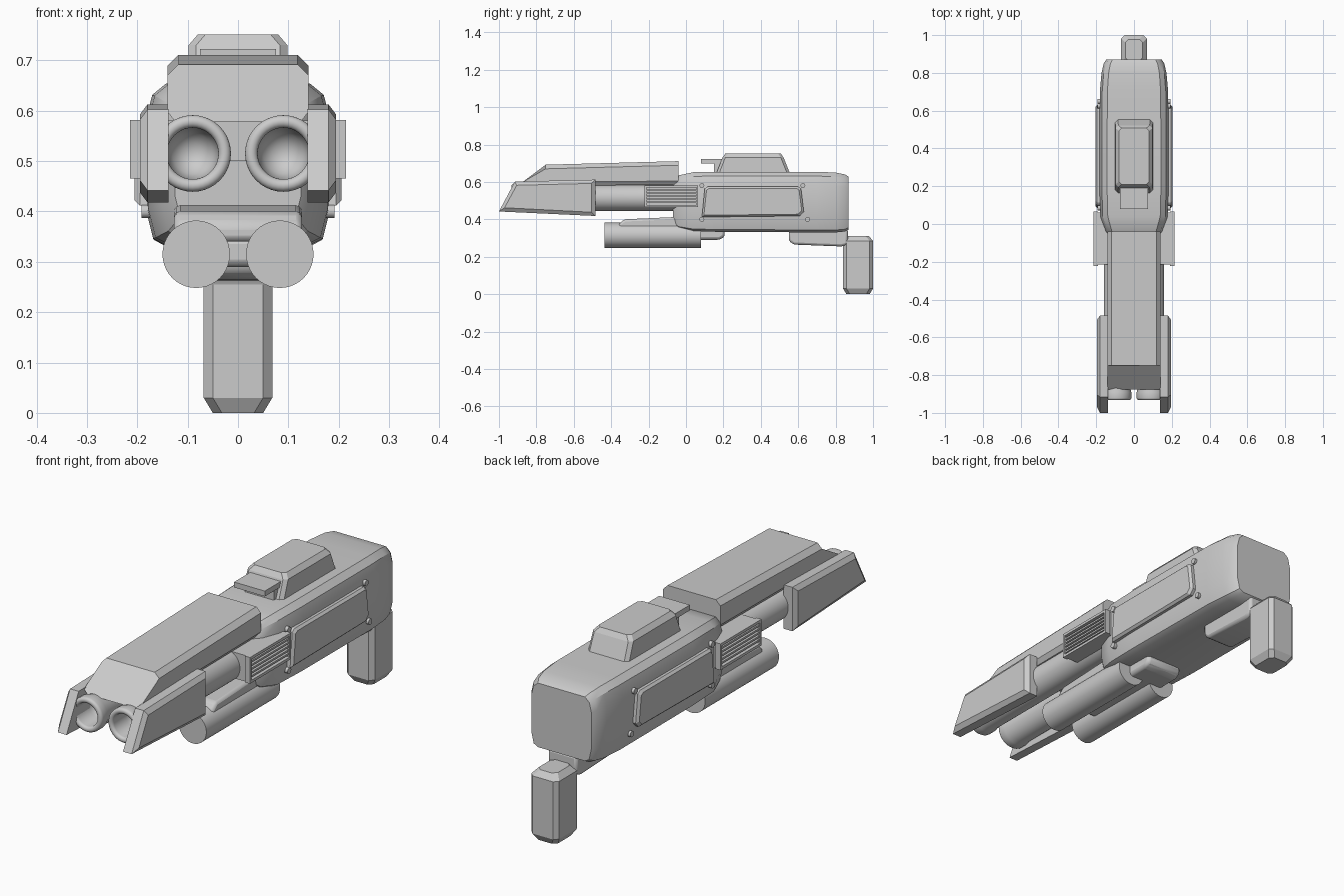
import bpy, bmesh, math
from mathutils import Matrix

if "Cube" in bpy.data.objects:
    bpy.data.objects.remove(bpy.data.objects["Cube"])

grey = bpy.data.materials.new("plain grey")
grey.use_nodes = True
GREY = (0.6, 0.6, 0.6, 1)
grey.diffuse_color = GREY
grey.node_tree.nodes["Principled BSDF"].inputs["Base Color"].default_value = GREY


def finish(name, bm, bevel=0, segments=1, smooth=0):
    bmesh.ops.recalc_face_normals(bm, faces=bm.faces)
    mesh = bpy.data.meshes.new(name)
    bm.to_mesh(mesh)
    bm.free()
    mesh.materials.append(grey)
    ob = bpy.data.objects.new(name, mesh)
    bpy.context.scene.collection.objects.link(ob)
    if bevel:
        mod = ob.modifiers.new("Bevel", "BEVEL")
        mod.width, mod.segments = bevel, segments
        mod.limit_method, mod.angle_limit = "ANGLE", math.radians(25)
    if smooth:
        bpy.ops.object.select_all(action="DESELECT")
        bpy.context.view_layer.objects.active = ob
        ob.select_set(True)
        bpy.ops.object.shade_smooth_by_angle(angle=math.radians(smooth))
    return ob


def loft(name, rings, **kw):
    """Skin a list of equal point rings and cap both ends."""
    bm = bmesh.new()
    loops = [[bm.verts.new(p) for p in ring] for ring in rings]
    n = len(loops[0])
    for a, b in zip(loops, loops[1:]):
        for i in range(n):
            bm.faces.new((a[i], a[(i + 1) % n], b[(i + 1) % n], b[i]))
    bm.faces.new(loops[0])
    bm.faces.new(loops[-1])
    return finish(name, bm, **kw)


def box(name, x, y, z, **kw):
    ring = lambda yy: [(x[0], yy, z[0]), (x[1], yy, z[0]), (x[1], yy, z[1]), (x[0], yy, z[1])]
    return loft(name, [ring(y[0]), ring(y[1])], **kw)


def slab(name, profile, x0, x1, **kw):
    """Side profile of (y, z) points, extruded along x."""
    return loft(name, [[(x, y, z) for y, z in profile] for x in (x0, x1)], **kw)


def lathe(name, profile, x, z, **kw):
    """Revolve (radius, y) points about a lengthwise axis."""
    bm = bmesh.new()
    verts = [bm.verts.new((r, y, 0)) for r, y in profile]
    edges = [bm.edges.new(pair) for pair in zip(verts, verts[1:])]
    bmesh.ops.spin(bm, geom=verts + edges, cent=(0, 0, 0), axis=(0, 1, 0),
                   angle=math.tau, steps=40, use_duplicate=False)
    bmesh.ops.remove_doubles(bm, verts=bm.verts, dist=0.0005)
    bmesh.ops.translate(bm, verts=bm.verts, vec=(x, 0, z))
    return finish(name, bm, smooth=40, **kw)


# Main body: chamfered section swept along the length
def body_ring(y, w, lo, hi):
    half = [(0.78, 0), (0.92, 0.04), (1, 0.22), (1, 0.78), (0.93, 0.93), (0.78, 1)]
    pts = [(w * a, y, lo + (hi - lo) * t) for a, t in half]
    return pts + [(-px, py, pz) for px, py, pz in reversed(pts)]


loft("main_body", [body_ring(*s) for s in (
    (-0.07, 0.125, 0.38, 0.61), (-0.04, 0.15, 0.35, 0.635), (0.04, 0.178, 0.335, 0.652),
    (0.2, 0.183, 0.333, 0.654), (0.7, 0.181, 0.33, 0.654), (0.8, 0.172, 0.33, 0.65),
    (0.85, 0.16, 0.335, 0.64), (0.87, 0.147, 0.345, 0.628))], smooth=30)

# Upper shroud over the barrels
def shroud_ring(y0, y1, ztop, zlow):
    """Section leaning from y0 at the bottom to y1 at the top."""
    half = [(0.125, y0, zlow), (0.14, y0, zlow + 0.02), (0.14, y1, ztop - 0.022), (0.118, y1, ztop)]
    return half + [(-x, y, z) for x, y, z in reversed(half)]


loft("upper_shroud", [shroud_ring(-0.875, -0.75, 0.692, 0.578),
                      shroud_ring(-0.04, -0.04, 0.711, 0.585)])
box("shroud_core", (-0.06, 0.06), (-0.5, 0), (0.5, 0.6))

# Sight block and its front bracket
def sight_ring(z, w, y0, y1):
    return [(w, y0 + 0.015, z), (w, y1 - 0.015, z), (w - 0.015, y1, z), (-w + 0.015, y1, z),
            (-w, y1 - 0.015, z), (-w, y0 + 0.015, z), (-w + 0.015, y0, z), (w - 0.015, y0, z)]


loft("sight_block", [sight_ring(0.64, 0.1, 0.16, 0.558), sight_ring(0.73, 0.098, 0.195, 0.522),
                     sight_ring(0.751, 0.08, 0.21, 0.508)])
box("sight_bracket_top", (-0.075, 0.075), (0.08, 0.21), (0.698, 0.722))
box("sight_bracket_rear", (-0.07, 0.07), (0.15, 0.21), (0.64, 0.7))

# Rear underside housing and grip
slab("grip_mount", [(0.55, 0.35), (0.55, 0.285), (0.575, 0.265), (0.83, 0.255), (0.865, 0.265),
                    (0.865, 0.35)], -0.07, 0.07, bevel=0.012, segments=2, smooth=30)


def grip_ring(z, inset):
    w, y0, y1, c = 0.068 - inset, 0.84 + inset, 1 - inset, 0.018
    return [(w, y0 + c, z), (w, y1 - c, z), (w - c, y1, z), (c - w, y1, z),
            (-w, y1 - c, z), (-w, y0 + c, z), (c - w, y0, z), (w - c, y0, z)]


loft("rear_grip", [grip_ring(0, 0.018), grip_ring(0.03, 0), grip_ring(0.285, 0),
                   grip_ring(0.31, 0.022)])

# Carrier between the lower tubes
slab("tube_carrier", [(-0.36, 0.375), (-0.33, 0.4), (-0.06, 0.412), (0.1, 0.412), (0.1, 0.34),
                      (-0.36, 0.34)], -0.127, 0.127, bevel=0.012, segments=2, smooth=30)
slab("carrier_tail", [(-0.3, 0.35), (0.2, 0.35), (0.21, 0.31), (0.18, 0.29), (-0.3, 0.29)],
     -0.09, 0.09, bevel=0.015, segments=2, smooth=30)

# Paired parts on each side
for side, s in (("left", 1), ("right", -1)):
    # Hollow upper barrel with rounded muzzle ring
    rim = [(0.0635 + 0.0125 * math.cos(a), -0.92 - 0.0125 * math.sin(a))
           for a in (math.pi * k / 8 for k in range(9))]
    lathe(side + "_barrel", [(0, 0), (0.07, 0), (0.07, -0.87), (0.076, -0.89)] + rim
          + [(0.051, -0.84), (0.04, -0.8), (0.02, -0.785), (0, -0.78)], s * 0.09, 0.515)

    # Closed lower tube
    lathe(side + "_lower_tube", [(0, -0.435), (0.067, -0.435), (0.067, 0.08), (0, 0.08)],
          s * 0.083, 0.315)

    # Muzzle fin with chamfered outer face
    fin = [(-1, 0.442), (-0.915, 0.602), (-0.485, 0.612), (-0.485, 0.418)]
    inner = [(-0.97, 0.462), (-0.905, 0.582), (-0.505, 0.592), (-0.505, 0.438)]
    loft(side + "_muzzle_fin", [[(s * x, y, z) for y, z in p]
                                for x, p in ((0.138, fin), (0.18, fin), (0.195, inner))])

    # Vent box: frame with horizontal slats
    box(side + "_vent_core", sorted((s * 0.1, s * 0.198)), (-0.215, 0.06), (0.465, 0.58))
    for z in (0.465, 0.569):
        box(side + "_vent_rail", sorted((s * 0.19, s * 0.214)), (-0.222, 0.065), (z, z + 0.012))
    for y in (-0.222, 0.055):
        box(side + "_vent_end", sorted((s * 0.19, s * 0.214)), (y, y + 0.01), (0.465, 0.58))
    for k in range(5):
        z = 0.486 + k * 0.0165
        box(side + "_vent_slat", sorted((s * 0.19, s * 0.21)), (-0.215, 0.06), (z, z + 0.008))

    # Raised side panel
    panel = [(0.085, 0.412), (0.1, 0.565), (0.115, 0.575), (0.6, 0.575), (0.615, 0.565),
             (0.63, 0.44), (0.61, 0.418)]
    face = [(0.35 + (y - 0.35) * 0.96, 0.495 + (z - 0.495) * 0.88) for y, z in panel]
    loft(side + "_side_panel", [[(s * x, y, z) for y, z in p]
                                for x, p in ((0.17, panel), (0.195, panel), (0.205, face))])

    # Bolts at the panel corners
    for y, z in ((0.085, 0.58), (0.625, 0.58), (0.085, 0.4), (0.65, 0.4)):
        bm = bmesh.new()
        bmesh.ops.create_cone(bm, cap_ends=True, segments=16, radius1=0.013, radius2=0.013,
                              depth=0.04, matrix=Matrix.Translation((s * 0.172, y, z))
                              @ Matrix.Rotation(math.pi / 2, 4, "Y"))
        finish(side + "_panel_bolt", bm, smooth=40)
